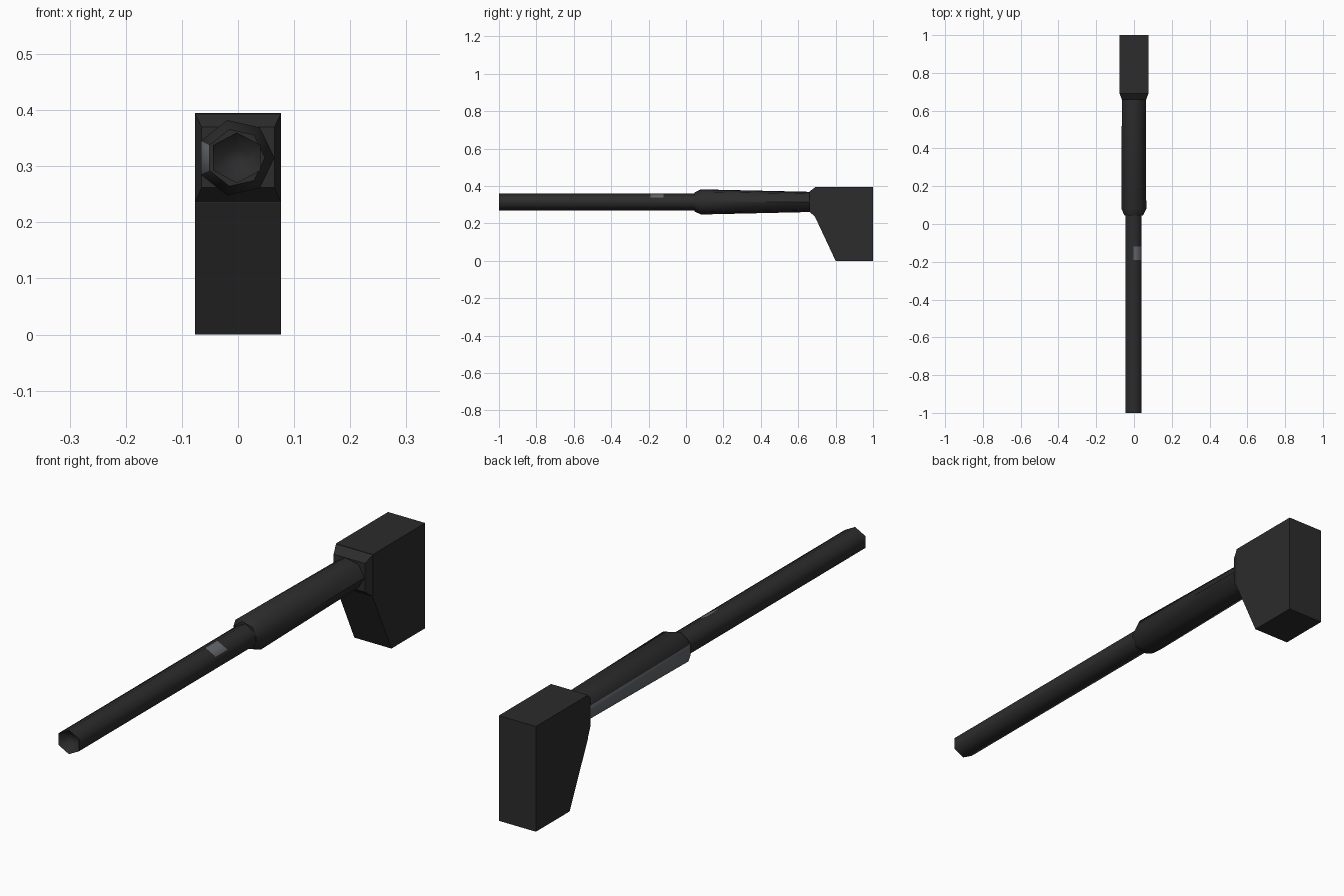
import bpy, bmesh, math

if "Cube" in bpy.data.objects:
    bpy.data.objects.remove(bpy.data.objects["Cube"])

AXIS_Z = 0.315


def material(name, rgb):
    m = bpy.data.materials.new(name)
    m.diffuse_color = (*rgb, 1)
    m.use_nodes = True
    m.node_tree.nodes["Principled BSDF"].inputs["Base Color"].default_value = m.diffuse_color
    return m


DARK = material("dark gunmetal", (0.025, 0.025, 0.025))
GREY = material("worn grey", (0.13, 0.14, 0.155))


def finish(name, bm, smooth=None, rule=None):
    bmesh.ops.recalc_face_normals(bm, faces=bm.faces)
    if rule:
        for f in bm.faces:
            f.material_index = int(rule(f.calc_center_median(), f.normal))
    me = bpy.data.meshes.new(name)
    bm.to_mesh(me)
    bm.free()
    ob = bpy.data.objects.new(name, me)
    bpy.context.collection.objects.link(ob)
    me.materials.append(DARK)
    me.materials.append(GREY)
    if smooth:
        bpy.ops.object.select_all(action='DESELECT')
        ob.select_set(True)
        bpy.context.view_layer.objects.active = ob
        bpy.ops.object.shade_smooth_by_angle(angle=math.radians(smooth))
    return ob


def loft(bm, rings):
    """Skin a list of equal-length point rings and cap both ends."""
    vs = [[bm.verts.new(p) for p in r] for r in rings]
    n = len(vs[0])
    for a, b in zip(vs, vs[1:]):
        for i in range(n):
            j = (i + 1) % n
            bm.faces.new((a[i], a[j], b[j], b[i]))
    bm.faces.new(vs[0])
    bm.faces.new(vs[-1])


def tube(sides, start, cx, sections):
    """sections: (y, x radius, z radius)"""
    angles = [start + 2 * math.pi * i / sides for i in range(sides)]
    return [[(cx + rx * math.cos(a), y, AXIS_Z + rz * math.sin(a)) for a in angles]
            for y, rx, rz in sections]


# Six-sided barrel with a shallow recessed muzzle and a worn spot
bm = bmesh.new()
loft(bm, tube(6, math.pi / 2, -0.002,
              [(-0.97, 0.02, 0.018), (-1.0, 0.049, 0.045), (-0.19, 0.049, 0.045),
               (-0.12, 0.049, 0.045), (0.08, 0.049, 0.045)]))
finish("barrel", bm, 65,
       lambda c, n: -0.19 < c.y < -0.12 and n.x > 0.2 and n.z > 0.5)

# Seven-sided tapering sleeve with chamfered front, worn on its left face
bm = bmesh.new()
loft(bm, tube(7, 0, -0.004,
              [(0.045, 0.052, 0.052), (0.08, 0.069, 0.069), (0.68, 0.067, 0.055)]))
finish("barrel_sleeve", bm, 55,
       lambda c, n: n.x < -0.5 and abs(c.z - AXIS_Z) < 0.01)

# Flared collar joining the sleeve to the mount
bm = bmesh.new()
loft(bm, [[(-w, y, lo), (w, y, lo), (w, y, hi), (-w, y, hi)]
          for y, w, lo, hi in ((0.66, 0.065, 0.262, 0.37), (0.692, 0.077, 0.235, 0.395))])
finish("mount_collar", bm)

# Mount block with sloping lower front
bm = bmesh.new()
profile = [(0.69, 0.235), (0.80, 0), (1.0, 0), (1.0, 0.395), (0.69, 0.395)]
loft(bm, [[(x, y, z) for y, z in profile] for x in (-0.077, 0.077)])
finish("mount_block", bm)
